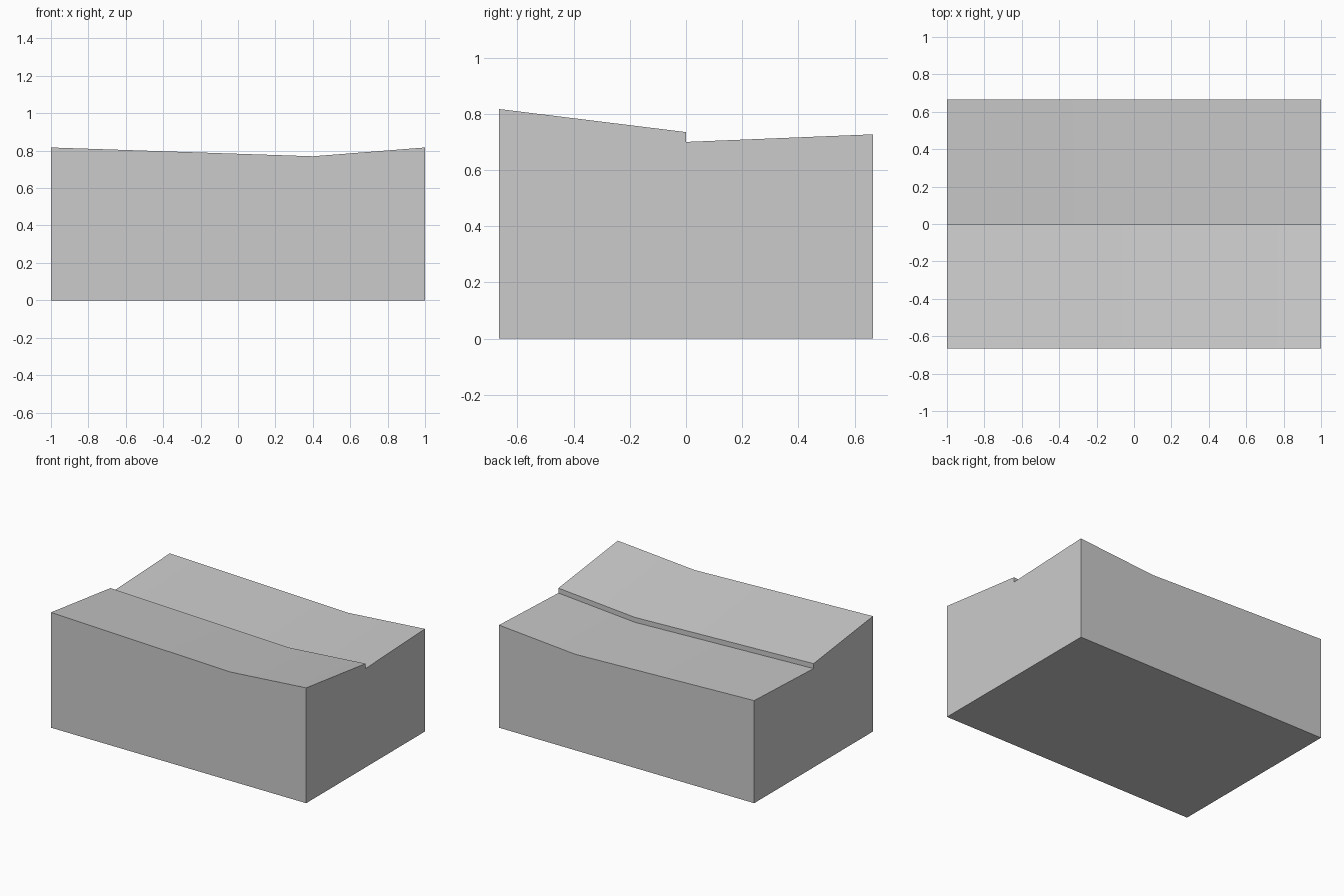
import bpy, bmesh, math

cube = bpy.data.objects.get("Cube")
if cube:
    bpy.data.objects.remove(cube, do_unlink=True)

# Plain grey material
grey = bpy.data.materials.new("plain_grey")
grey.use_nodes = True
colour = (0.6, 0.6, 0.6, 1)
grey.diffuse_color = colour
grey.node_tree.nodes["Principled BSDF"].inputs["Base Color"].default_value = colour

# Side profile (y, z) with a small step down the middle of the top
HALF_DEPTH = 0.665
profile = [(-HALF_DEPTH, 0), (HALF_DEPTH, 0), (HALF_DEPTH, 0.727),
           (0, 0.70), (0, 0.735), (-HALF_DEPTH, 0.817)]
# Cross-sections along x, with the amount the top sags at each
stations = [(-1, 0), (0.4, 0.047), (1, 0)]

# Stepped block: loft the profile through the stations
bm = bmesh.new()
rings = [[bm.verts.new((x, y, z - sag if z else 0)) for y, z in profile]
         for x, sag in stations]
for a, b in zip(rings, rings[1:]):
    for i in range(len(profile)):
        j = (i + 1) % len(profile)
        bm.faces.new((a[i], a[j], b[j], b[i]))
bm.faces.new(rings[0])
bm.faces.new(rings[-1])
bmesh.ops.recalc_face_normals(bm, faces=bm.faces)

mesh = bpy.data.meshes.new("stepped_block")
bm.to_mesh(mesh)
bm.free()
mesh.materials.append(grey)
block = bpy.data.objects.new("stepped_block", mesh)
bpy.context.collection.objects.link(block)

# Soft shading across the shallow valley, hard corners elsewhere
bpy.ops.object.select_all(action='DESELECT')
block.select_set(True)
bpy.context.view_layer.objects.active = block
bpy.ops.object.shade_smooth_by_angle(angle=math.radians(30))
